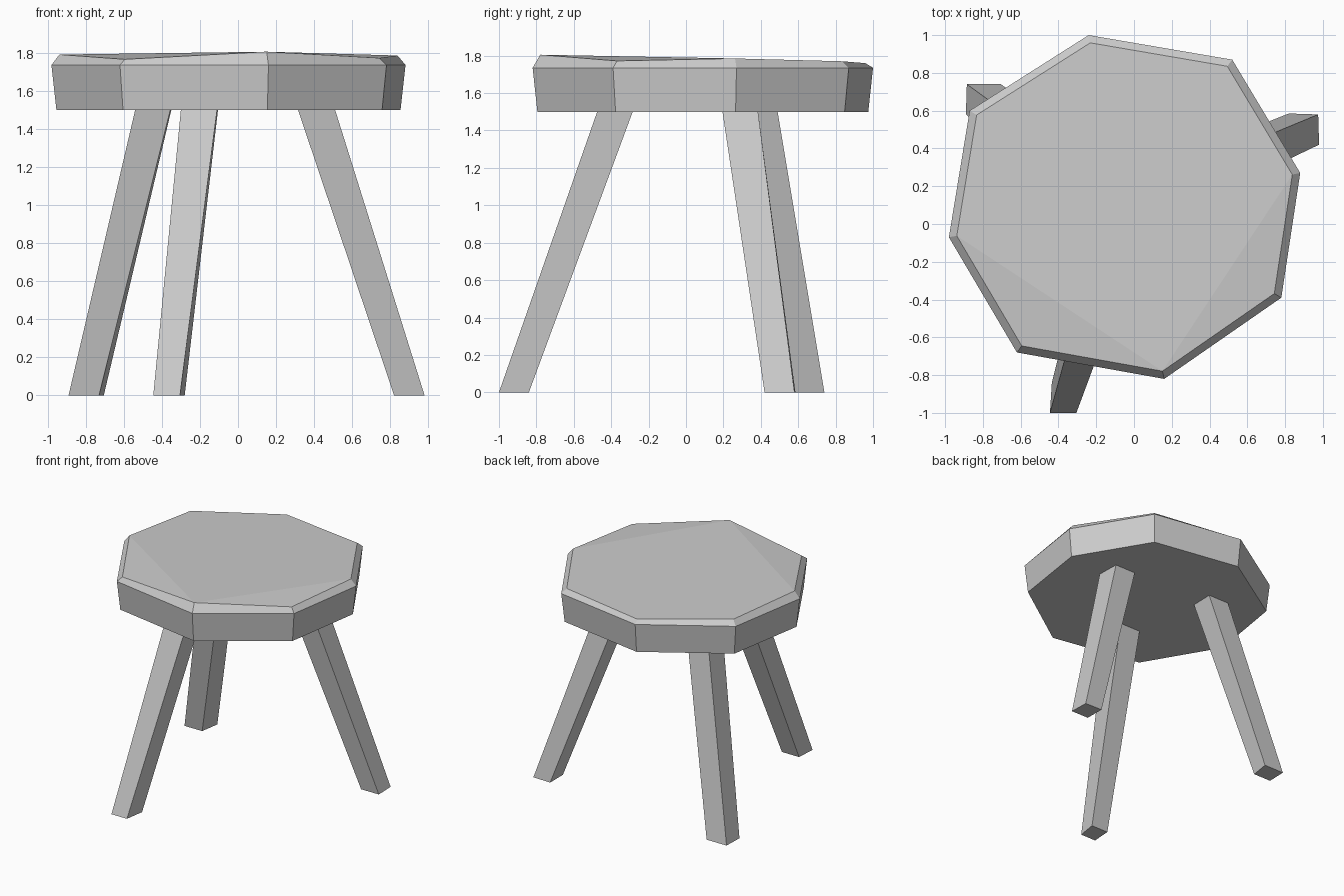
import bpy, bmesh
from mathutils import Vector

if "Cube" in bpy.data.objects:
    bpy.data.objects.remove(bpy.data.objects["Cube"])

grey = bpy.data.materials.new("plain grey")
grey.diffuse_color = (0.6, 0.6, 0.6, 1)
grey.use_nodes = True
grey.node_tree.nodes["Principled BSDF"].inputs["Base Color"].default_value = grey.diffuse_color


def make_object(name, verts, faces):
    bm = bmesh.new()
    vs = [bm.verts.new(v) for v in verts]
    for f in faces:
        bm.faces.new([vs[i] for i in f])
    bmesh.ops.recalc_face_normals(bm, faces=bm.faces[:])
    mesh = bpy.data.meshes.new(name)
    bm.to_mesh(mesh)
    bm.free()
    mesh.materials.append(grey)
    obj = bpy.data.objects.new(name, mesh)
    bpy.context.collection.objects.link(obj)
    return obj


def ring_sides(a, b, n):
    """Quads joining two rings of n vertices starting at a and b."""
    return [(a + i, a + (i + 1) % n, b + (i + 1) % n, b + i) for i in range(n)]


# Seat: rough eight-sided slab, flared side and an uneven chamfered rim
outline = [(-0.24, 1.0), (-0.87, 0.60), (-0.98, -0.07), (-0.62, -0.68),
           (0.16, -0.82), (0.78, -0.39), (0.88, 0.27), (0.52, 0.87)]
rim_height = [1.76, 1.775, 1.79, 1.765, 1.805, 1.772, 1.785, 1.77]
cx, cy = -0.05, 0.09


def scaled(p, s, z):
    return (cx + (p[0] - cx) * s, cy + (p[1] - cy) * s, z)


seat = [scaled(p, 0.972, 1.5) for p in outline]
seat += [scaled(p, 1.0, 1.735) for p in outline]
seat += [scaled(p, 0.955, h) for p, h in zip(outline, rim_height)]
faces = [tuple(range(8))] + ring_sides(0, 8, 8) + ring_sides(8, 16, 8)
# Worn top: two sloping corners beside the main flat
faces += [(18, 19, 20), (20, 21, 22), (16, 17, 18, 20, 22, 23)]
make_object("seat", seat, faces)


# Legs: splayed square posts, a little thicker where they meet the seat
def leg(name, foot, head):
    verts = [(x, y, 0) for x, y in foot]
    for (x0, y0), (x1, y1) in zip(foot, head):
        verts.append(Vector((x0, y0, 0)).lerp(Vector((x1, y1, 1.5)), 1.005))
    make_object(name, verts, [(0, 1, 2, 3), (4, 5, 6, 7)] + ring_sides(0, 4, 4))


leg("front_leg",
    [(-0.445, -1.0), (-0.305, -1.0), (-0.28, -0.84), (-0.435, -0.84)],
    [(-0.30, -0.475), (-0.11, -0.475), (-0.105, -0.285), (-0.295, -0.285)])
leg("back_left_leg",
    [(-0.89, 0.58), (-0.73, 0.58), (-0.705, 0.74), (-0.885, 0.74)],
    [(-0.54, 0.30), (-0.355, 0.30), (-0.35, 0.49), (-0.54, 0.49)])
leg("back_right_leg",
    [(0.82, 0.42), (0.98, 0.42), (0.975, 0.58), (0.82, 0.585)],
    [(0.315, 0.195), (0.51, 0.195), (0.505, 0.385), (0.315, 0.385)])
